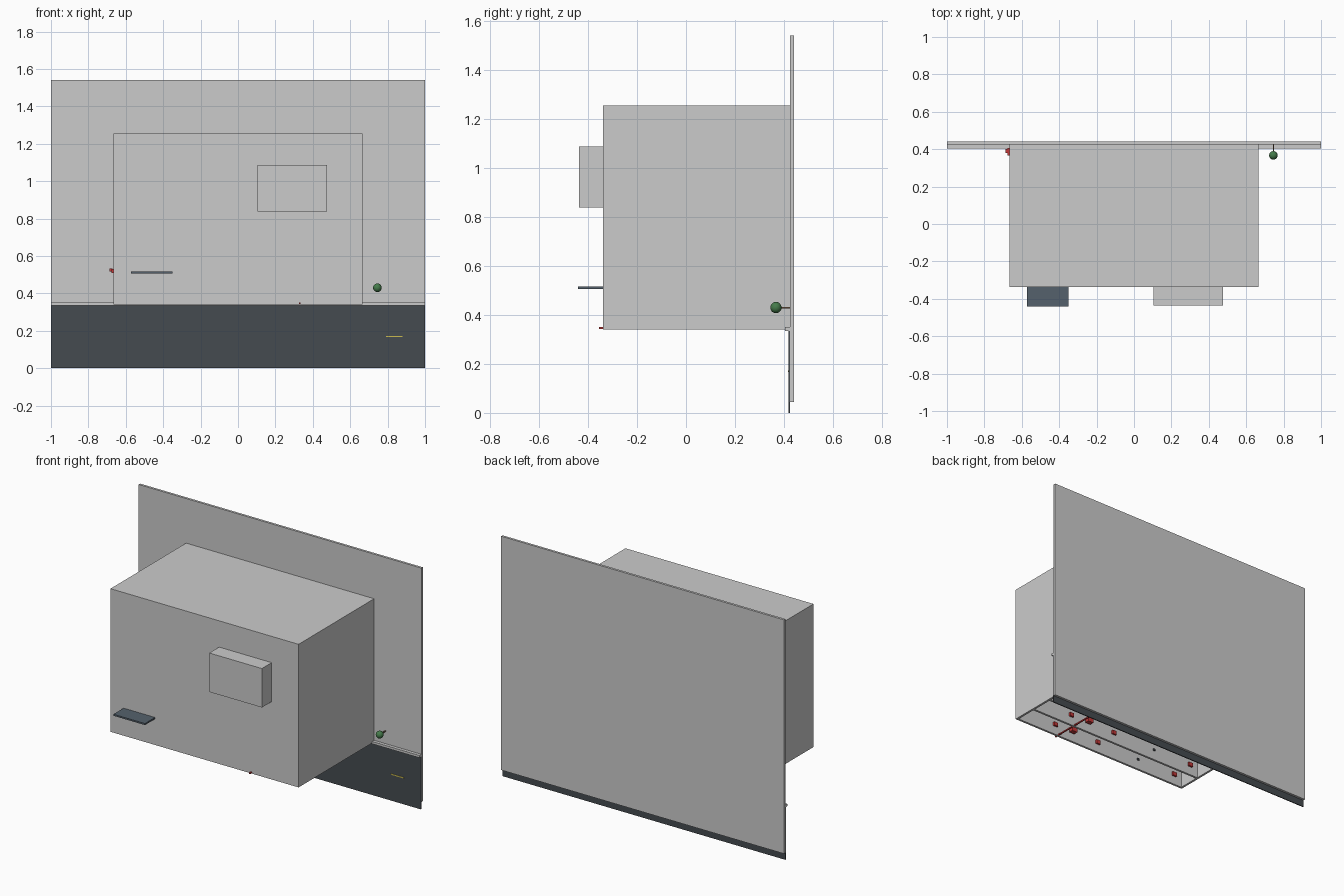
import bpy, bmesh

if "Cube" in bpy.data.objects:
    bpy.data.objects.remove(bpy.data.objects["Cube"])


def mat(name, rgb):
    m = bpy.data.materials.new(name)
    m.diffuse_color = (*rgb, 1)
    m.use_nodes = True
    m.node_tree.nodes["Principled BSDF"].inputs["Base Color"].default_value = m.diffuse_color
    return m


RED = mat("red_paint", (0.55, 0.04, 0.04))
DARK = mat("asphalt", (0.06, 0.07, 0.08))
SLATE = mat("slate", (0.09, 0.12, 0.15))
GREEN = mat("foliage", (0.06, 0.2, 0.07))
YELLOW = mat("lane_yellow", (0.6, 0.5, 0.08))
BROWN = mat("bark", (0.2, 0.12, 0.07))


def finish(bm, name, material):
    me = bpy.data.meshes.new(name)
    bm.to_mesh(me)
    bm.free()
    ob = bpy.data.objects.new(name, me)
    bpy.context.collection.objects.link(ob)
    if material:
        me.materials.append(material)
    return ob


def box(name, x, y, z, material=None):
    bm = bmesh.new()
    bmesh.ops.create_cube(bm, size=1)
    for v in bm.verts:
        v.co = [(a + b) / 2 + c * (b - a) for c, (a, b) in zip(v.co, (x, y, z))]
    return finish(bm, name, material)


# ground plate, road, kerb and lane mark (the building rises towards -y)
box("ground_plate", (-1, 1), (0.425, 0.44), (0.045, 1.54))
box("road", (-1, 1), (0.419, 0.425), (0, 0.335), DARK)
box("kerb", (-1, 1), (0.405, 0.425), (0.335, 0.35))
box("lane_mark", (0.79, 0.88), (0.417, 0.42), (0.166, 0.173), YELLOW)

# open-fronted shell
W, TOP, BASE, T = 0.665, -0.338, 0.425, 0.014
Z0, Z1 = 0.34, 1.255
for s, n in ((-1, "left"), (1, "right")):
    xs = sorted((s * W, s * (W - T)))
    box(n + "_wall", xs, (TOP, BASE), (Z0, Z1))
box("rear_wall", (-W + T, W - T), (TOP, BASE), (Z1 - T, Z1))

# floor slabs with ceiling fixtures on every storey
STOREYS = 5
step = (BASE - TOP) / STOREYS
for i in range(STOREYS):
    y = TOP + i * step
    box(f"slab_{i}", (-W + T, W - T), (y, y + T), (Z0, Z1 - T))
    for j, x in enumerate((0.36, 0.02, -0.59)):
        box(f"ceiling_fixture_{i}_{j}", (x - 0.015, x + 0.015),
            (y + T, y + T + 0.012), (0.395, 0.42), RED)
    box(f"sensor_{i}", (-0.308, -0.295), (y + T, y + T + 0.01), (0.4, 0.412), DARK)
    box(f"valve_box_{i}", (0.22, 0.26), (y + 0.03, y + 0.06), (0.385, 0.415), RED)

# red riser pipe through the slabs and the wall inlet
box("riser_pipe", (0.327, 0.335), (TOP - 0.017, BASE), (0.343, 0.351), RED)
box("inlet_body", (-0.675, -W), (0.365, 0.405), (0.508, 0.53), RED)
box("inlet_cap", (-0.687, -0.672), (0.38, 0.4), (0.518, 0.534), RED)

# rooftop unit and panel
box("roof_unit", (0.103, 0.475), (-0.437, TOP), (0.838, 1.087))
box("roof_panel", (-0.573, -0.35), (-0.44, TOP), (0.506, 0.516), SLATE)

# street tree
box("tree_trunk", (0.742, 0.748), (0.37, 0.425), (0.427, 0.433), BROWN)
bpy.ops.mesh.primitive_uv_sphere_add(segments=16, ring_count=10, radius=0.023,
                                     location=(0.745, 0.367, 0.43))
tree = bpy.context.object
tree.name = "tree_crown"
tree.data.materials.append(GREEN)
bpy.ops.object.shade_smooth_by_angle()
